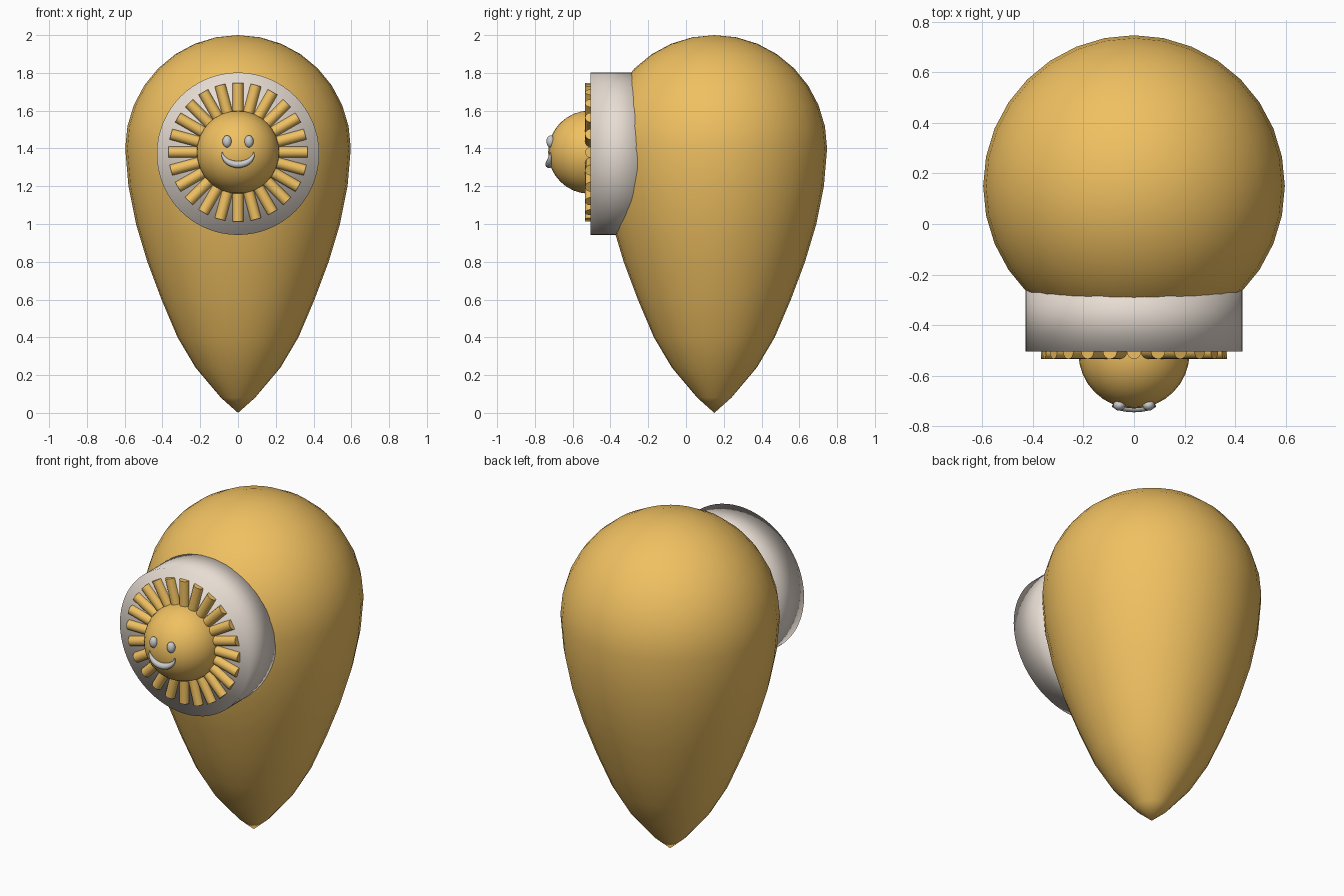
import bpy, bmesh, math
from mathutils import Matrix, Vector

if "Cube" in bpy.data.objects:
    bpy.data.objects.remove(bpy.data.objects["Cube"])


def material(name, rgb):
    m = bpy.data.materials.new(name)
    m.diffuse_color = (*rgb, 1)
    m.use_nodes = True
    m.node_tree.nodes["Principled BSDF"].inputs["Base Color"].default_value = m.diffuse_color
    return m


GOLD = material("warm_gold", (0.87, 0.53, 0.12))
PALE = material("pale_stone", (0.80, 0.72, 0.65))


def add_object(name, bm, mat=None, angle=None):
    bmesh.ops.recalc_face_normals(bm, faces=bm.faces)
    for f in bm.faces:
        f.smooth = True
    me = bpy.data.meshes.new(name)
    bm.to_mesh(me)
    bm.free()
    ob = bpy.data.objects.new(name, me)
    bpy.context.collection.objects.link(ob)
    if mat:
        me.materials.append(mat)
    if angle:
        bpy.ops.object.select_all(action='DESELECT')
        ob.select_set(True)
        bpy.context.view_layer.objects.active = ob
        bpy.ops.object.shade_smooth_by_angle(angle=math.radians(angle))
    return ob


def ellipsoid(name, centre, size, mat=None, u=32, v=16):
    bm = bmesh.new()
    bmesh.ops.create_uvsphere(bm, u_segments=u, v_segments=v, radius=1,
                              matrix=Matrix.Translation(centre) @ Matrix.Diagonal((*size, 1)))
    return add_object(name, bm, mat)


# Teardrop body: spun profile, round top and pointed foot
profile = [(0, 0), (0.09, 0.08), (0.225, 0.24), (0.32, 0.4), (0.405, 0.6), (0.48, 0.8),
           (0.54, 1.0), (0.58, 1.2)]
for i in range(9):
    a = math.radians(11.25 * i)
    profile.append((0.597 * math.cos(a) if i < 8 else 0, 1.4 + 0.6 * math.sin(a)))
bm = bmesh.new()
verts = [bm.verts.new((r, 0.15, z)) for r, z in profile]
edges = [bm.edges.new(p) for p in zip(verts, verts[1:])]
bmesh.ops.spin(bm, geom=verts + edges, cent=(0, 0.15, 0), axis=(0, 0, 1),
               angle=math.tau, steps=32, use_duplicate=False)
bmesh.ops.remove_doubles(bm, verts=bm.verts, dist=0.0005)
add_object("teardrop_body", bm, GOLD)

# Round backing plate sunk into the body
bm = bmesh.new()
bmesh.ops.create_cone(bm, cap_ends=True, segments=64, radius1=0.43, radius2=0.43, depth=0.285,
                      matrix=Matrix.Translation((0, -0.3625, 1.372)) @ Matrix.Rotation(math.pi / 2, 4, 'X'))
add_object("backing_plate", bm, PALE)

# Sun face
centre = Vector((0, -0.51, 1.38))
ellipsoid("sun_face", centre, (0.22, 0.22, 0.22), GOLD)

# Ring of short round rays
bm = bmesh.new()
for i in range(24):
    bmesh.ops.create_cone(bm, cap_ends=True, segments=16, radius1=0.029, radius2=0.029, depth=0.155,
                          matrix=Matrix.Translation((0, -0.505, 1.38))
                          @ Matrix.Rotation(math.tau * i / 24, 4, 'Y')
                          @ Matrix.Translation((0, 0, 0.29)))
add_object("sun_rays", bm, GOLD, 40)

# Eyes
for side, sx in (("left", -1), ("right", 1)):
    ellipsoid(side + "_eye", (sx * 0.058, -0.717, 1.437), (0.024, 0.022, 0.032), None, 20, 12)

# Smile: tapered tube following the face
cu = bpy.data.curves.new("smile", 'CURVE')
cu.dimensions = '3D'
cu.bevel_depth = 0.019
cu.bevel_resolution = 3
cu.use_fill_caps = True
n = 21
sp = cu.splines.new('POLY')
sp.points.add(n - 1)
for i, p in enumerate(sp.points):
    a = math.pi * i / (n - 1)
    x, dz = 0.084 * math.cos(a), -0.065 * math.sin(a)
    y = centre.y - math.sqrt(0.22 ** 2 - x * x - dz * dz) - 0.006
    p.co = (x, y, centre.z + dz, 1)
    p.radius = 0.12 + 0.88 * math.sin(a)
smile = bpy.data.objects.new("smile", cu)
bpy.context.collection.objects.link(smile)
bpy.ops.object.select_all(action='DESELECT')
smile.select_set(True)
bpy.context.view_layer.objects.active = smile
bpy.ops.object.convert(target='MESH')
bpy.ops.object.shade_smooth_by_angle(angle=math.radians(50))
